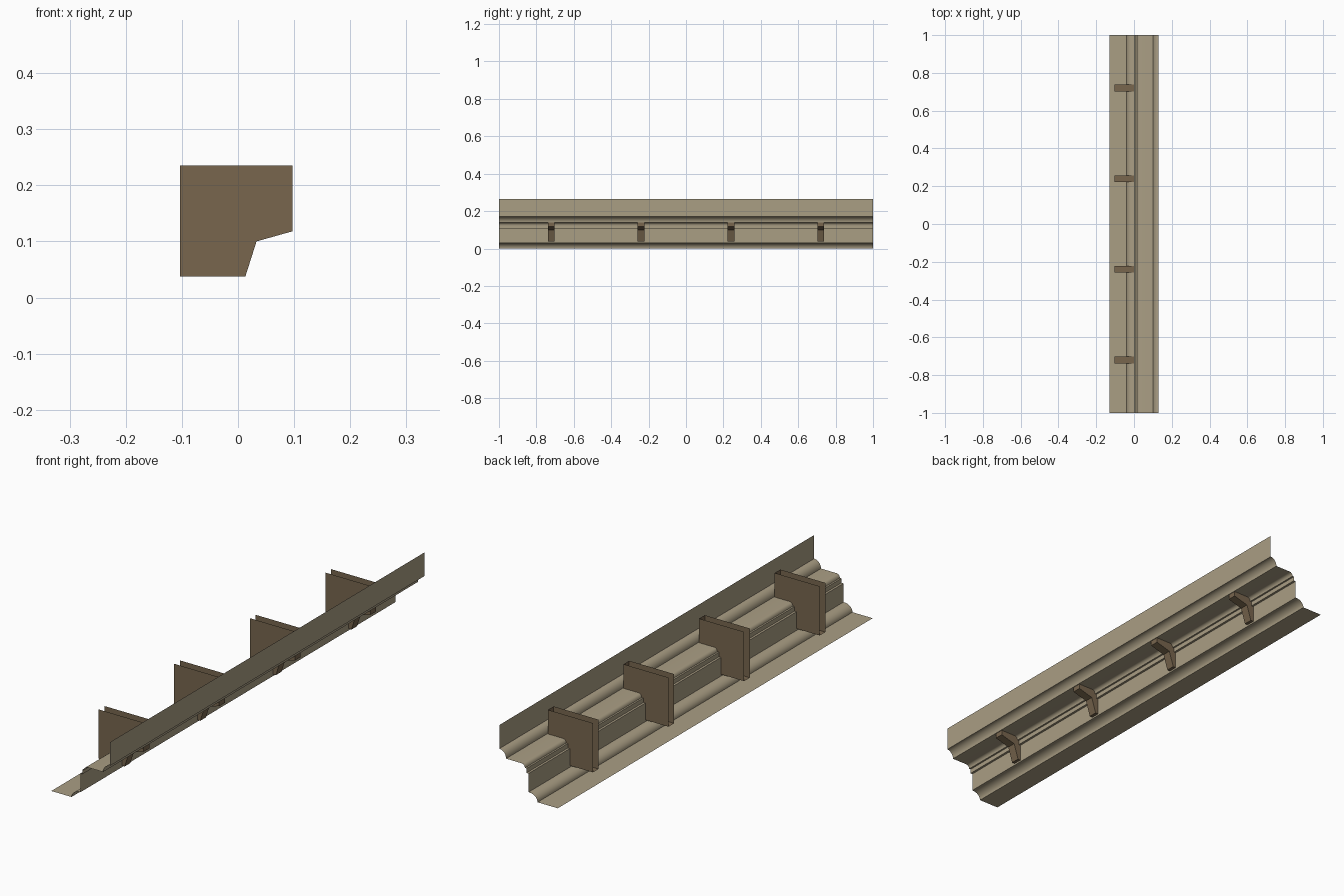
import bpy, bmesh, math

if "Cube" in bpy.data.objects:
    bpy.data.objects.remove(bpy.data.objects["Cube"])


def material(name, rgb):
    m = bpy.data.materials.new(name)
    m.diffuse_color = (*rgb, 1)
    m.use_nodes = True
    m.node_tree.nodes["Principled BSDF"].inputs["Base Color"].default_value = m.diffuse_color
    return m


def make_object(name, bm, mat):
    me = bpy.data.meshes.new(name)
    bm.to_mesh(me)
    bm.free()
    me.materials.append(mat)
    ob = bpy.data.objects.new(name, me)
    bpy.context.collection.objects.link(ob)
    return ob


def arc(cx, cz, rx, rz, a0, a1, n=8):
    return [(cx + rx * math.cos(math.radians(a0 + (a1 - a0) * i / n)),
             cz + rz * math.sin(math.radians(a0 + (a1 - a0) * i / n))) for i in range(n + 1)]


def strip(bm, profile, y0, y1):
    """Sweep an open x,z profile along y; normals face +x / down."""
    rows = [(bm.verts.new((x, y0, z)), bm.verts.new((x, y1, z))) for x, z in profile]
    for a, b in zip(rows, rows[1:]):
        bm.faces.new((a[0], a[1], b[1], b[0]))
    return rows


plaster = material("tan plaster", (0.402, 0.342, 0.231))
wood = material("brown bracket", (0.188, 0.133, 0.076))

# Moulding sheet: bottom flange, lower cove, fascia, steps, soffit, upper cove, top fascia
profile = [(-0.13, 0)]
profile += arc(-0.004, 0, 0.036, 0.03, 180, 90)
profile += [(0, 0.03), (0, 0.105), (0.009, 0.105), (0.009, 0.123), (0.016, 0.123)]
profile += arc(0.03, 0.123, 0.014, 0.015, 180, 90, 4)[1:]
profile += arc(0.13, 0.138, 0.03, 0.032, 180, 90)
profile += [(0.13, 0.265)]
bm = bmesh.new()
strip(bm, profile, -1, 1)
cornice = make_object("cornice_moulding", bm, plaster)
bpy.context.view_layer.objects.active = cornice
cornice.select_set(True)
bpy.ops.object.shade_smooth_by_angle(angle=math.radians(30))

# Brackets: hollow, open at the top and at the back
outline = [(-0.103, 0.037), (0.013, 0.037), (0.033, 0.10), (0.097, 0.118), (0.097, 0.235)]
for i in range(4):
    y = -0.72 + 0.48 * i
    bm = bmesh.new()
    rows = strip(bm, outline, y - 0.018, y + 0.018)
    tops = [bm.verts.new((-0.103, y + s, 0.235)) for s in (-0.018, 0.018)]
    bm.faces.new([r[0] for r in rows] + [tops[0]])
    bm.faces.new(([r[1] for r in rows] + [tops[1]])[::-1])
    make_object(f"bracket_{i + 1}", bm, wood)
